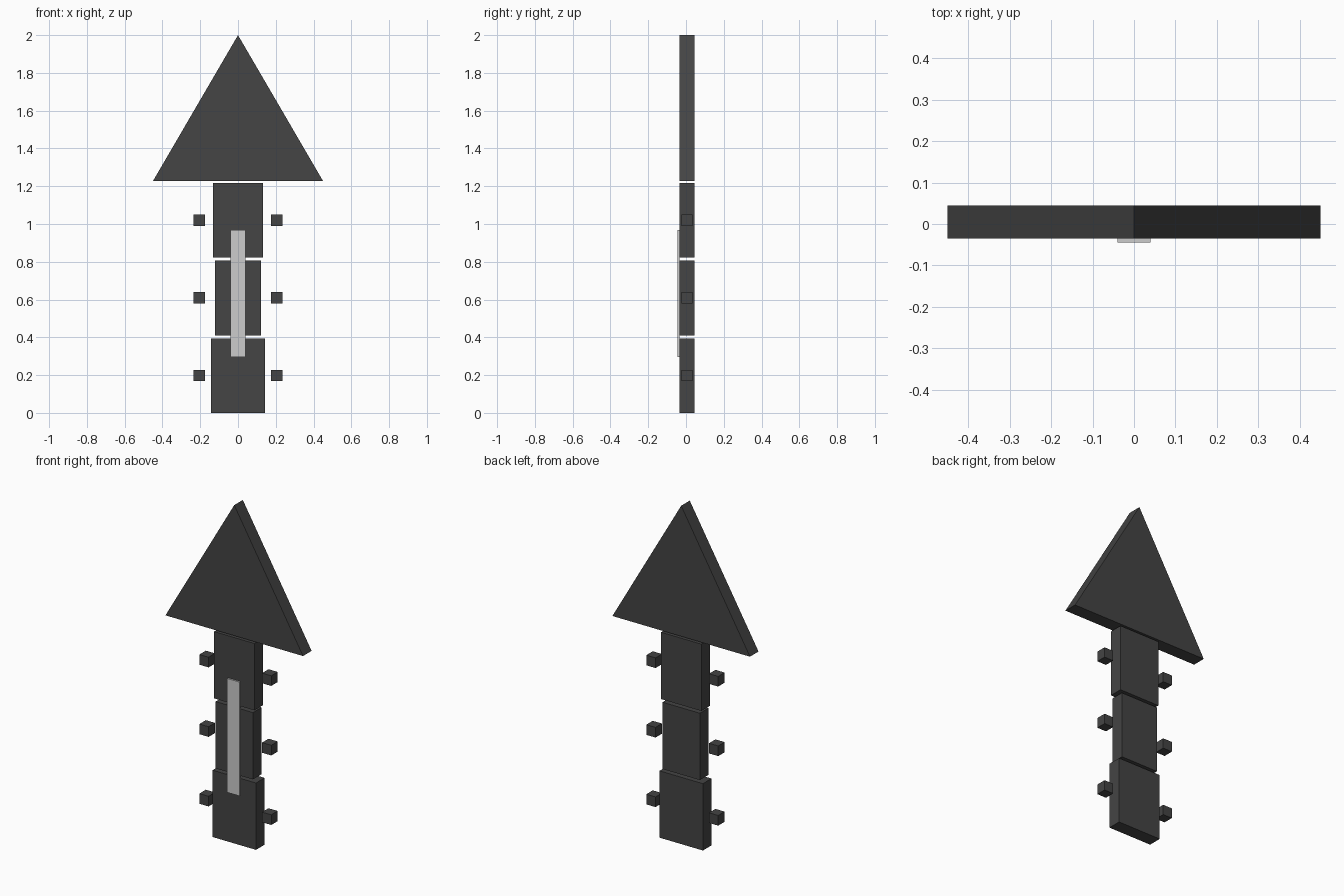
import bpy
import bmesh

if "Cube" in bpy.data.objects:
    bpy.data.objects.remove(bpy.data.objects["Cube"])

Y_MID, DEPTH = 0.005, 0.08


def material(name, value):
    m = bpy.data.materials.new(name)
    m.diffuse_color = (value, value, value, 1)
    m.use_nodes = True
    m.node_tree.nodes["Principled BSDF"].inputs["Base Color"].default_value = m.diffuse_color
    return m


dark = material("dark_grey", 0.058)
light = material("light_grey", 0.604)


def prism(name, outline, y0, y1, mat):
    """Extrude an (x, z) outline from y0 back to y1."""
    bm = bmesh.new()
    face = bm.faces.new([bm.verts.new((x, y0, z)) for x, z in outline])
    ext = bmesh.ops.extrude_face_region(bm, geom=[face])
    for v in ext["geom"]:
        if isinstance(v, bmesh.types.BMVert):
            v.co.y = y1
    bmesh.ops.recalc_face_normals(bm, faces=bm.faces[:])
    mesh = bpy.data.meshes.new(name)
    bm.to_mesh(mesh)
    bm.free()
    mesh.materials.append(mat)
    ob = bpy.data.objects.new(name, mesh)
    bpy.context.collection.objects.link(ob)
    return ob


def box(name, x0, x1, z0, z1, y0, y1, mat):
    return prism(name, [(x0, z0), (x1, z0), (x1, z1), (x0, z1)], y0, y1, mat)


front, back = Y_MID - DEPTH / 2, Y_MID + DEPTH / 2

# Triangular head
prism("triangle_head", [(-0.45, 1.228), (0.45, 1.228), (0, 2.0)], front, back, dark)

# Body segments, each with a pair of side studs
for label, half, z0 in (("lower", 0.142, 0.0), ("middle", 0.122, 0.411), ("upper", 0.132, 0.822)):
    box(label + "_segment", -half, half, z0, z0 + 0.395, front, back, dark)
    zc = z0 + 0.198
    for side, s in (("left", -1), ("right", 1)):
        xc = s * 0.205
        box(f"{label}_{side}_stud", xc - 0.03, xc + 0.03, zc - 0.03, zc + 0.03,
            Y_MID - 0.03, Y_MID + 0.03, dark)

# Light strip on the front
box("front_strip", -0.04, 0.04, 0.295, 0.968, front - 0.0095, front, light)
